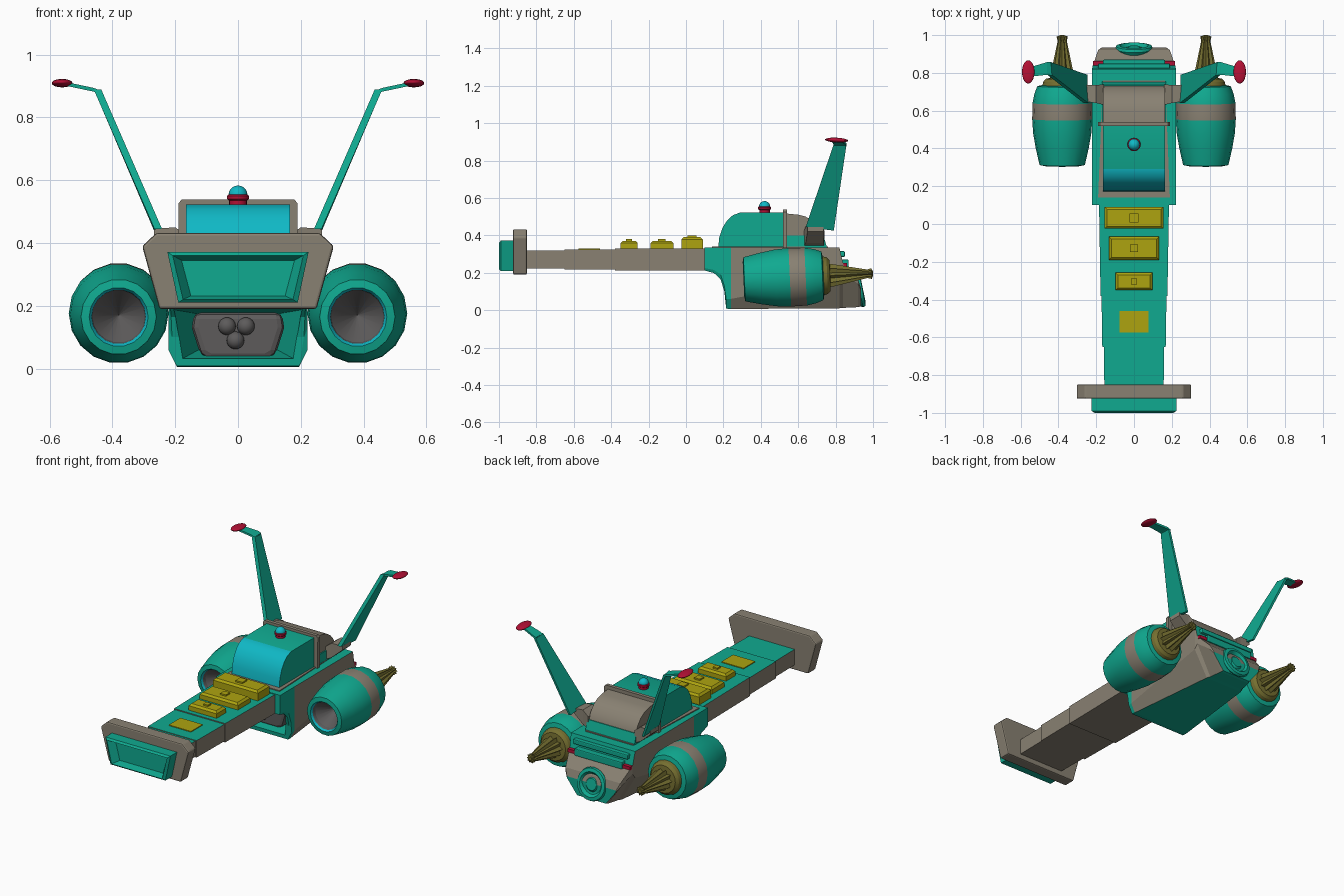
import bpy, bmesh, math
from mathutils import Vector

if "Cube" in bpy.data.objects:
    bpy.data.objects.remove(bpy.data.objects["Cube"])

COL = {"teal": (.005, .40, .28), "tan": (.25, .22, .17), "cyan": (.005, .48, .56),
       "yellow": (.42, .37, .005), "red": (.45, .005, .035), "olive": (.18, .16, .03),
       "dark": (.11, .105, .105)}
MAT = {}
for k, c in COL.items():
    MAT[k] = bpy.data.materials.new(k)
    MAT[k].diffuse_color = (*c, 1)


def loft(name, rings, mats, pick=None, caps=True, smooth=None, bevel=0):
    """Skin a list of equal-sized rings; pick(ring, edge) gives a material slot."""
    n, verts, faces, slots = len(rings[0]), [], [], []
    for r in rings:
        verts += [tuple(p) for p in r]
    for i in range(len(rings) - 1):
        for j in range(n):
            k = (j + 1) % n
            faces.append((i*n + j, i*n + k, (i+1)*n + k, (i+1)*n + j))
            slots.append(pick(i, j) if pick else 0)
    if caps:
        last = (len(rings) - 1) * n
        faces += [tuple(range(n)), tuple(range(last, last + n))]
        slots += [pick(-1, 0) if pick else 0, pick(len(rings), 0) if pick else 0]
    me = bpy.data.meshes.new(name)
    me.from_pydata(verts, [], faces)
    for m in mats:
        me.materials.append(MAT[m])
    for p, s in zip(me.polygons, slots):
        p.material_index = s
    bm = bmesh.new()
    bm.from_mesh(me)
    bmesh.ops.remove_doubles(bm, verts=bm.verts, dist=1e-5)
    bmesh.ops.recalc_face_normals(bm, faces=bm.faces)
    bm.to_mesh(me)
    bm.free()
    ob = bpy.data.objects.new(name, me)
    bpy.context.collection.objects.link(ob)
    bpy.ops.object.select_all(action='DESELECT')
    bpy.context.view_layer.objects.active = ob
    ob.select_set(True)
    if bevel:
        b = ob.modifiers.new("bevel", 'BEVEL')
        b.width, b.segments = bevel, 2
    if smooth:
        bpy.ops.object.shade_smooth_by_angle(angle=math.radians(smooth))
    return ob


def prism_y(name, pts, y0, y1, mat, **kw):
    return loft(name, [[(x, y, z) for x, z in pts] for y in (y0, y1)], [mat], **kw)


def prism_x(name, pts, w, mats, **kw):
    return loft(name, [[(x, y, z) for y, z in pts] for x in (-w, w)], mats, **kw)


def box(name, x0, x1, y0, y1, z0, z1, mat, **kw):
    return prism_y(name, [(x0, z0), (x1, z0), (x1, z1), (x0, z1)], y0, y1, mat, **kw)


def lathe(name, prof, n, mats, slots=None, star=1, smooth=30):
    """Spin (radius, y) pairs about the y axis; star < 1 makes flutes."""
    rings = []
    for r, y in prof:
        rings.append([(r*(star if j % 2 else 1)*math.cos(2*math.pi*j/n), y,
                       r*(star if j % 2 else 1)*math.sin(2*math.pi*j/n)) for j in range(n)])
    return loft(name, rings, mats, (lambda i, j: slots[min(max(i, 0), len(slots)-1)]) if slots else None,
                caps=True, smooth=smooth)


def ball(name, loc, scale, mat):
    bpy.ops.mesh.primitive_uv_sphere_add(segments=20, ring_count=12, radius=1, location=loc)
    ob = bpy.context.object
    ob.name, ob.scale = name, scale
    ob.data.materials.append(MAT[mat])
    bpy.ops.object.shade_smooth()
    return ob


# Head plate and recessed snout
def sym(half):
    return half + [(-x, z) for x, z in reversed(half)]


prism_y("head_plate", sym([(.25, .19), (.305, .39), (.26, .432)]), -.925, -.85, "tan", bevel=.008)
out = sym([(.19, .21), (.225, .372)])
lip = sym([(.175, .22), (.208, .36)])
deep = sym([(.15, .232), (.18, .345)])
loft("snout", [[(x, y, z) for x, z in p] for p, y in
               ((out, -.92), (out, -.99), (lip, -1), (deep, -.955))], ["teal"])

# Neck in three stepped segments: tan sides, teal top
for i, (y0, y1, w0, w1, zb, zt) in enumerate([(-.86, -.65, .157, .16, .222, .32),
                                              (-.65, -.38, .168, .172, .218, .324),
                                              (-.38, .16, .177, .186, .212, .33)]):
    loft(f"neck_segment_{i+1}", [[(-w, y, zb), (w, y, zb), (w, y, zt), (-w, y, zt)]
                                 for y, w in ((y0, w0), (y1, w1))], ["tan", "teal"],
         lambda a, j: 1 if a == 0 and j == 2 else 0)

# Yellow control blocks along the neck
for i, (w, y0, y1, zt) in enumerate([(.155, -.025, .09, .39), (.132, -.19, -.067, .37),
                                     (.097, -.35, -.258, .37)]):
    c = .012
    loft(f"control_block_{i+1}", [[(-w+d, y0+d, z), (w-d, y0+d, z), (w-d, y1-d, z), (-w+d, y1-d, z)]
                                  for d, z in ((0, .31), (0, zt-c), (c, zt))], ["yellow"])
    m, b = (y0+y1)/2, .024 - .004*i
    box(f"control_button_{i+1}", -b, b, m-b, m+b, zt-.01, zt+.009, "yellow")
box("control_panel_flat", -.077, .077, -.575, -.46, .31, .329, "yellow")

# Hull: (y, top, half width, chamfer height, bottom half width, bottom)
rows = [(.10, .335, .222, .225, .215, .212), (.15, .335, .222, .215, .215, .198),
        (.185, .335, .222, .19, .213, .165), (.205, .335, .222, .13, .21, .10),
        (.215, .335, .222, .06, .195, .008), (.24, .335, .222, .06, .195, .006),
        (.82, .335, .222, .17, .13, .01), (.84, .25, .218, .2, .12, .012),
        (.92, .165, .19, .14, .105, .016), (.935, .12, .17, .11, .10, .02)]
hull = loft("hull", [[(-b, y, zb), (b, y, zb), (w, y, zc), (w, y, zt), (-w, y, zt), (-w, y, zc)]
                     for y, zt, w, zc, b, zb in rows], ["teal", "tan"],
            lambda i, j: 1 if i >= 7 and j != 0 or (i >= 5 and j in (1, 2, 4, 5)) else 0)
cut = loft("intake_cutter", [[(-a, y, z0), (a, y, z0), (b, y, z1), (-b, y, z1)] for y, a, b, z0, z1 in
                             ((.06, .195, .215, .022, .195), (.2, .18, .2, .03, .187),
                              (.38, .125, .13, .06, .175))], ["teal"])
bo = hull.modifiers.new("intake", 'BOOLEAN')
bo.operation, bo.object, bo.solver = 'DIFFERENCE', cut, 'EXACT'
bpy.context.view_layer.objects.active = hull
bpy.ops.object.modifier_apply(modifier=bo.name)
bpy.data.objects.remove(cut)

# Intake mouth with three balls
prism_y("intake_mouth", sym([(.09, .028), (.12, .045), (.147, .13), (.14, .178)]), .26, .37, "dark", bevel=.02)
for i, (x, z) in enumerate([(-.035, .135), (.025, .135), (-.008, .09)]):
    ball(f"intake_ball_{i+1}", (x, .255, z), (.028,)*3, "dark")

# Rear ledge, red stripe and round exhaust
box("rear_stripe", -.217, .217, .82, .862, .232, .252, "red")
box("rear_ledge", -.165, .165, .80, .87, .225, .27, "teal", bevel=.006)
box("rear_ledge_top", -.19, .19, .80, .85, .285, .315, "teal", bevel=.006)
ex = lathe("rear_exhaust", [(.07, -.05), (.09, -.01), (.1, .005), (.095, .02), (.075, .024), (.06, .005),
                            (.045, .005), (.035, .016), (.02, .016)], 24, ["teal"])
ex.location, ex.rotation_euler = (0, .922, .112), (.2, 0, 0)

# Cabin: deck trim, canopy with curved windscreen, rim and rear hood
loft("deck_trim", [[(-.19, .14, z), (.19, .14, z), (.165, .76, z), (-.165, .76, z)] for z in (.32, .341)], ["tan"])
arc = [(.172, .33), (.178, .39), (.195, .44), (.22, .48), (.25, .507), (.29, .522)]
prism_x("canopy", arc + [(.53, .522), (.53, .33)], .165, ["teal", "cyan"],
        pick=lambda i, j: 1 if i == 0 and j < len(arc)-1 else 0, smooth=30)
prism_y("canopy_rim", sym([(.188, .33), (.19, .525), (.18, .538)]), .518, .54, "tan")
prism_x("rear_hood", [(.53, .33), (.53, .517), (.6, .51), (.64, .5), (.68, .475), (.71, .44), (.73, .4), (.74, .33)],
        .163, ["tan"], smooth=30)
prism_x("hood_plinth", [(.53, .33), (.53, .4), (.735, .4), (.755, .33)], .17, ["teal"])

# Roof beacon
bc = lathe("beacon_ring", [(.028, -.03), (.028, .005), (.035, .01), (.035, .02), (.028, .025)], 20, ["red"])
bc.location, bc.rotation_euler = (0, .42, .53), (math.pi/2, 0, 0)
ball("beacon_dome", (0, .42, .553), (.03, .03, .03), "cyan")

for s, side in ((1, "left"), (-1, "right")):
    # Engine pod with hollow intake, band, and fluted tail spike
    prof = [(.001, -.10), (.083, -.2), (.086, -.222), (.094, -.233), (.12, -.228), (.14, -.14), (.154, -.06), (.159, .015),
            (.157, .1), (.147, .15), (.132, .19), (.105, .195), (.1, .215), (.085, .23), (.05, .232)]
    pod = lathe(f"engine_pod_{side}", prof, 18, ["teal", "tan", "olive", "dark", "cyan"],
                [3, 3, 4, 0, 0, 0, 0, 1, 0, 0, 0, 2, 2, 2])
    spike = lathe(f"engine_spike_{side}", [(.068, .2), (.062, .25), (.024, .43), (.03, .452), (.012, .46)],
                  20, ["olive"], star=.72, smooth=10)
    for o in (pod, spike):
        o.location, o.rotation_euler = (s*.38, .54, .175), (.045, 0, 0)
    # Fin bracket, swept fin, outer arm and red tip
    loft(f"fin_bracket_{side}", [[(s*x, y, z) for y, z in ((y0, z0), (y1, z0), (y1, z1), (y0, z1))]
                                 for x, y0, y1, z0, z1 in ((.16, .63, .74, .34, .42), (.20, .64, .735, .36, .45),
                                                           (.268, .65, .735, .42, .445))], ["tan"])
    t = .012
    loft(f"fin_{side}", [[(s*(x-t), a, z), (s*(x+t), a, z), (s*(x+t*.6), b, z2), (s*(x-t*.6), b, z2)]
                         for x, a, b, z, z2 in ((.254, .64, .79, .445, .425), (.447, .79, .857, .888, .878))], ["teal"])
    loft(f"fin_arm_{side}", [[(s*x, a, z-.006), (s*x, b, z-.006), (s*x, b, z+.006), (s*x, a, z+.006)]
                             for x, a, b, z in ((.44, .79, .857, .88), (.46, .79, .857, .888), (.55, .78, .83, .907))], ["teal"])
    tip = ball(f"fin_tip_{side}", (s*.56, .805, .909), (.033, .062, .013), "red")
    tip.rotation_euler = (-.05, 0, 0)

for m in bpy.data.materials:
    if m.users and not m.is_grease_pencil:
        m.use_nodes = True
        m.node_tree.nodes["Principled BSDF"].inputs["Base Color"].default_value = m.diffuse_color
